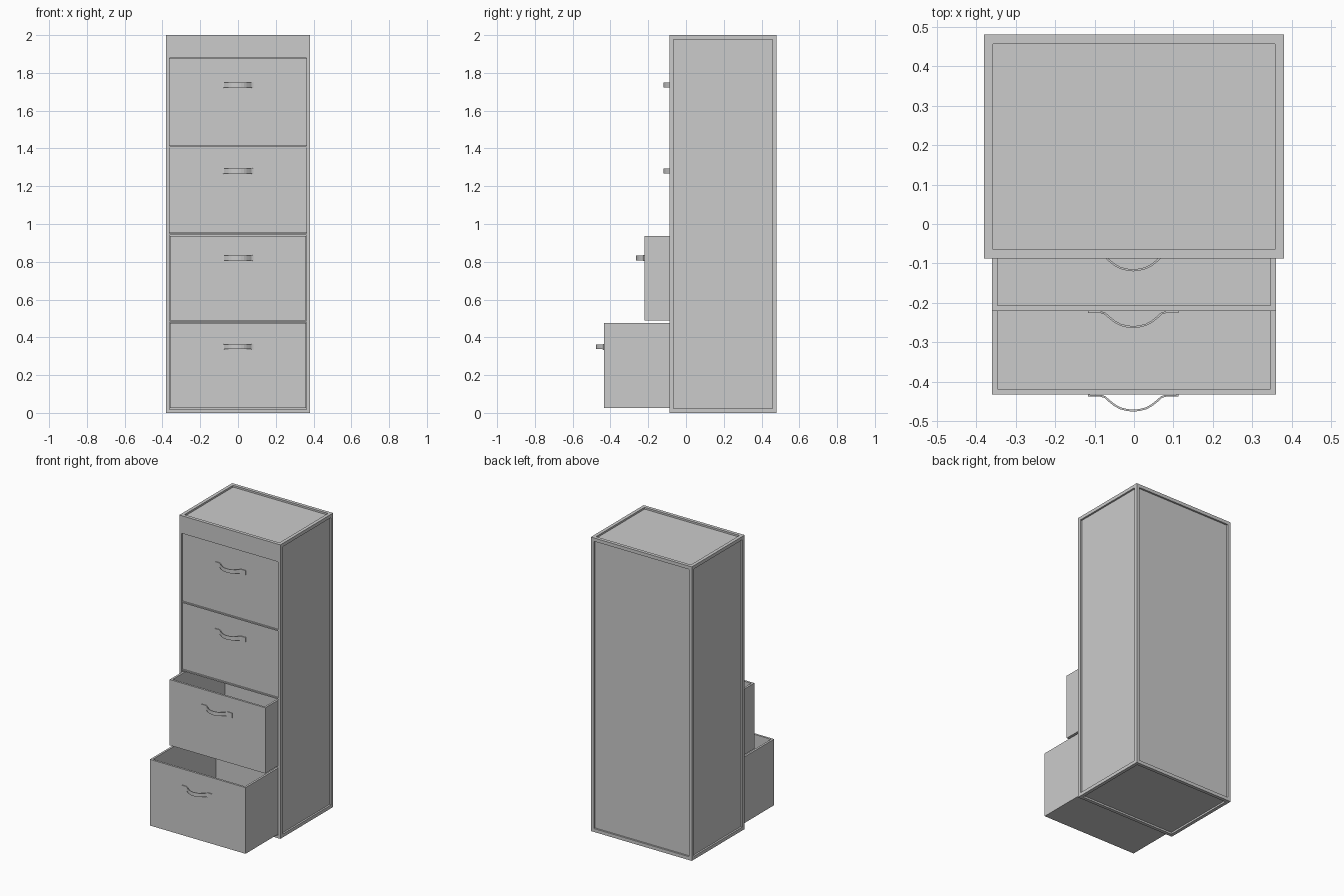
import bpy, bmesh
from mathutils import Vector

if "Cube" in bpy.data.objects:
    bpy.data.objects.remove(bpy.data.objects["Cube"])


def box_bm(x, y, z):
    """bmesh box from (min, max) ranges."""
    bm = bmesh.new()
    bmesh.ops.create_cube(bm, size=1)
    for v in bm.verts:
        v.co = [r[0] if c < 0 else r[1] for c, r in zip(v.co, (x, y, z))]
    bm.normal_update()
    return bm


def find_face(bm, direction):
    d = Vector(direction)
    return max((f for f in bm.faces if f.normal.dot(d) > 0.9),
               key=lambda f: f.calc_center_median().dot(d))


def recess(bm, direction, border, depth, top=None):
    """Inset the outermost face on one side and sink it straight in."""
    face = find_face(bm, direction)
    bmesh.ops.inset_region(bm, faces=[face], thickness=border, use_even_offset=True)
    if top is not None:
        high = max(v.co.z for v in face.verts)
        for v in face.verts:
            if v.co.z > high - 0.01:
                v.co.z = top
    new = bmesh.ops.extrude_discrete_faces(bm, faces=[face])["faces"][0]
    bmesh.ops.translate(bm, verts=new.verts[:], vec=Vector(direction) * -depth)
    bm.normal_update()


def finish(bm, name):
    bmesh.ops.recalc_face_normals(bm, faces=bm.faces[:])
    mesh = bpy.data.meshes.new(name)
    bm.to_mesh(mesh)
    bm.free()
    ob = bpy.data.objects.new(name, mesh)
    bpy.context.collection.objects.link(ob)
    return ob


# Cabinet shell: framed panels on five sides, deep opening at the front
bm = box_bm((-0.38, 0.38), (-0.088, 0.48), (0, 2))
for d in ((1, 0, 0), (-1, 0, 0), (0, 1, 0), (0, 0, 1), (0, 0, -1)):
    recess(bm, d, 0.023, 0.012)
recess(bm, (0, -1, 0), 0.017, 0.53, top=1.88)
finish(bm, "cabinet_shell")

# Thin dividers between the drawers
for i, z in enumerate((0.483, 0.947, 1.41)):
    finish(box_bm((-0.363, 0.363), (-0.084, 0.44), (z - 0.004, z + 0.004)),
           f"divider_{i + 1}")


def handle(name, front, z):
    """Bowed strip with flat feet: (x, outward offset, half height)."""
    half = [(0.115, 0.005, 0.016), (0.083, 0.005, 0.016), (0.073, 0.008, 0.013),
            (0.062, 0.018, 0.013), (0.048, 0.029, 0.013), (0.033, 0.037, 0.013),
            (0.017, 0.041, 0.013)]
    path = [(-x, o, h) for x, o, h in half] + [(0, 0.043, 0.013)] + half[::-1]
    bm = bmesh.new()
    rings = []
    for i, (x, o, h) in enumerate(path):
        a, b = path[max(i - 1, 0)], path[min(i + 1, len(path) - 1)]
        n = Vector((b[1] - a[1], b[0] - a[0])).normalized() * 0.005
        px, py = x - 0.002, front - o
        rings.append([bm.verts.new(c) for c in (
            (px, py, z - h), (px, py, z + h),
            (px + n.x, py + n.y, z + h), (px + n.x, py + n.y, z - h))])
    for r, s in zip(rings, rings[1:]):
        for k in range(4):
            j = (k + 1) % 4
            bm.faces.new((r[k], r[j], s[j], s[k]))
    bm.faces.new(rings[0])
    bm.faces.new(rings[-1])
    return finish(bm, name)


# Drawers, bottom to top: front y, back y, bottom z, top z
drawers = [(-0.433, 0.27, 0.025, 0.475), (-0.221, 0.37, 0.49, 0.937),
           (-0.077, 0.43, 0.953, 1.404), (-0.077, 0.43, 1.416, 1.875)]
handle_z = (0.35, 0.82, 1.28, 1.735)
for i, ((y0, y1, z0, z1), hz) in enumerate(zip(drawers, handle_z)):
    w = 0.36 if i < 2 else 0.362
    bm = box_bm((-w, w), (y0, y1), (z0, z1))
    recess(bm, (0, 0, 1), 0.014, z1 - z0 - 0.014)
    finish(bm, f"drawer_{i + 1}")
    handle(f"drawer_handle_{i + 1}", y0, hz)
